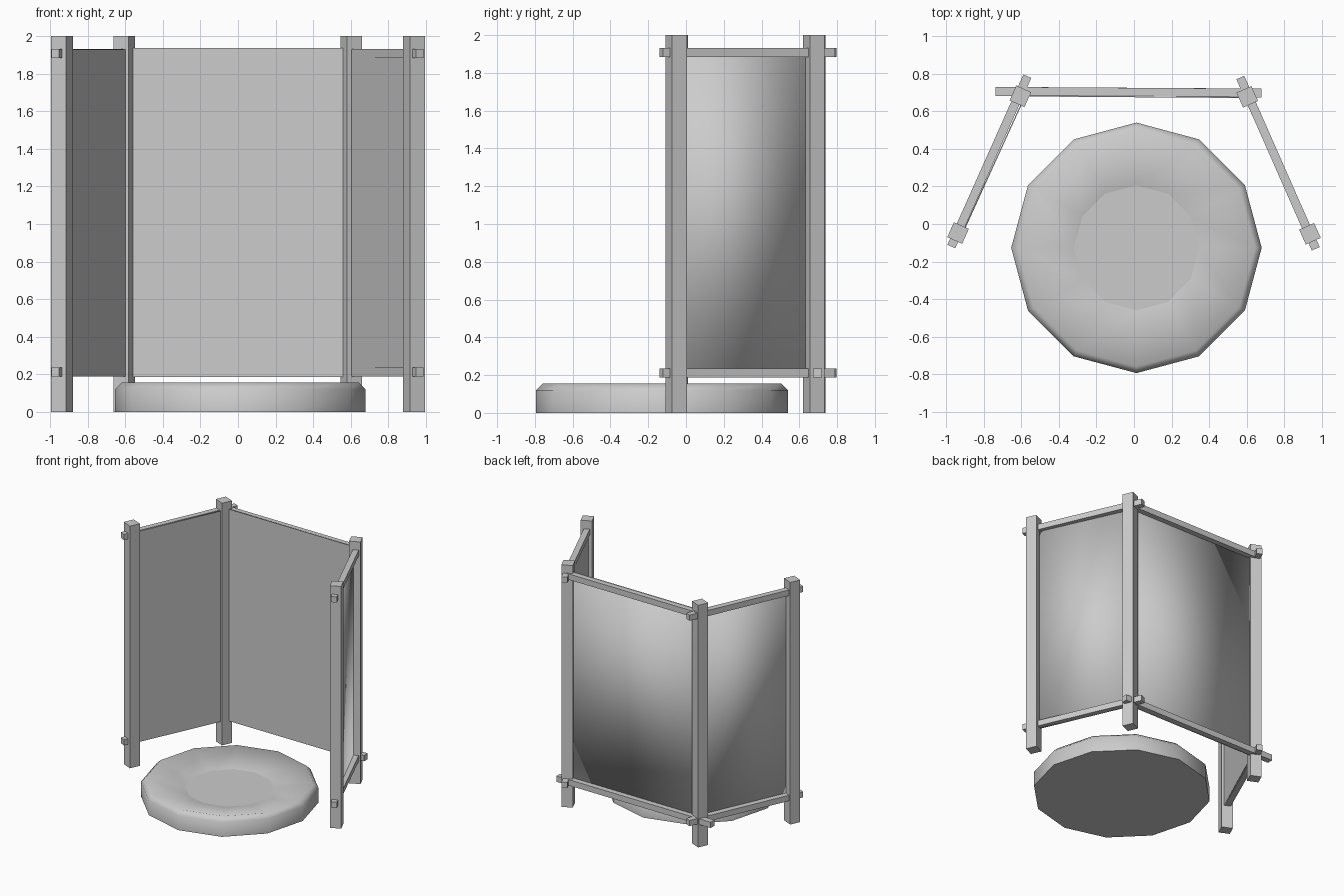
import bpy, bmesh, math
from mathutils import Matrix, Vector

if "Cube" in bpy.data.objects:
    bpy.data.objects.remove(bpy.data.objects["Cube"])

grey = bpy.data.materials.new("plain grey")
grey.diffuse_color = (0.6, 0.6, 0.6, 1)
grey.use_nodes = True
grey.node_tree.nodes["Principled BSDF"].inputs["Base Color"].default_value = grey.diffuse_color


def finish(name, bm):
    bmesh.ops.recalc_face_normals(bm, faces=bm.faces[:])
    me = bpy.data.meshes.new(name)
    bm.to_mesh(me)
    bm.free()
    me.materials.append(grey)
    ob = bpy.data.objects.new(name, me)
    bpy.context.collection.objects.link(ob)
    return ob


def beam(name, p0, p1, z0, z1, width, offset=0.0):
    """Box running from p0 to p1 in plan, shifted sideways by offset (left of travel)."""
    a, b = Vector(p0), Vector(p1)
    d = b - a
    side = Vector((-d.y, d.x)).normalized()
    c = (a + b) / 2 + side * offset
    m = (Matrix.Translation((c.x, c.y, (z0 + z1) / 2))
         @ Matrix.Rotation(math.atan2(d.y, d.x), 4, 'Z')
         @ Matrix.Diagonal((d.length, width, z1 - z0, 1)))
    bm = bmesh.new()
    bmesh.ops.create_cube(bm, size=1, matrix=m)
    return finish(name, bm), side


def post(name, x, y, direction):
    u = Vector(direction).normalized() * 0.0435
    c = Vector((x, y))
    beam(name, c - u, c + u, 0, 2, 0.087)


def panel(name, p0, p1, z0, z1, offset):
    ob, side = beam(name, p0, p1, z0, z1, 0.006, offset)
    inward = side if offset > 0 else -side
    # outer face and rims are smooth, inner face is flat
    for f in ob.data.polygons:
        f.use_smooth = f.normal.xy.dot(inward) < 0.9


# Corner posts
LF, LB = (-0.937, -0.048), (-0.605, 0.68)
RF, RB = (0.937, -0.052), (0.603, 0.677)
post("left_front_post", *LF, (0.41, 0.91))
post("left_back_post", *LB, (0.41, 0.91))
post("right_front_post", *RF, (-0.41, 0.91))
post("right_back_post", *RB, (-0.41, 0.91))

# Horizontal rails, sticking out past the posts
for level, z in (("top", 1.908), ("bottom", 0.212)):
    lo, hi = z - 0.0235, z + 0.0235
    beam(f"left_{level}_rail", (-0.973, -0.12), (-0.568, 0.787), lo, hi, 0.046)
    beam(f"right_{level}_rail", (0.968, -0.132), (0.566, 0.78), lo, hi, 0.046)
beam("back_bottom_rail", (-0.737, 0.706), (0.68, 0.697), 0.187, 0.235, 0.048)
beam("back_top_rail", (-0.61, 0.705), (0.605, 0.697), 1.886, 1.934, 0.048)

# Thin screen panels on the inner side of the rails
panel("left_panel", LF, LB, 0.188, 1.928, -0.022)
panel("right_panel", RF, RB, 0.188, 1.928, 0.014)
panel("back_panel", (-0.605, 0.705), (0.603, 0.697), 0.186, 1.936, -0.023)

# Twelve-sided round base with a chamfered rim and a shallow dished top
profile = [(0.667, 0.0), (0.667, 0.12), (0.632, 0.155), (0.333, 0.095)]
bm = bmesh.new()
rings = []
for r, z in profile:
    rings.append([bm.verts.new((0.013 + r * math.cos(math.tau * i / 12),
                                -0.127 + r * math.sin(math.tau * i / 12), z))
                  for i in range(12)])
for lower, upper in zip(rings, rings[1:]):
    for i in range(12):
        j = (i + 1) % 12
        f = bm.faces.new((lower[i], lower[j], upper[j], upper[i]))
        f.smooth = True
bm.faces.new(rings[0])
bm.faces.new(rings[-1])
base = finish("round_base", bm)
